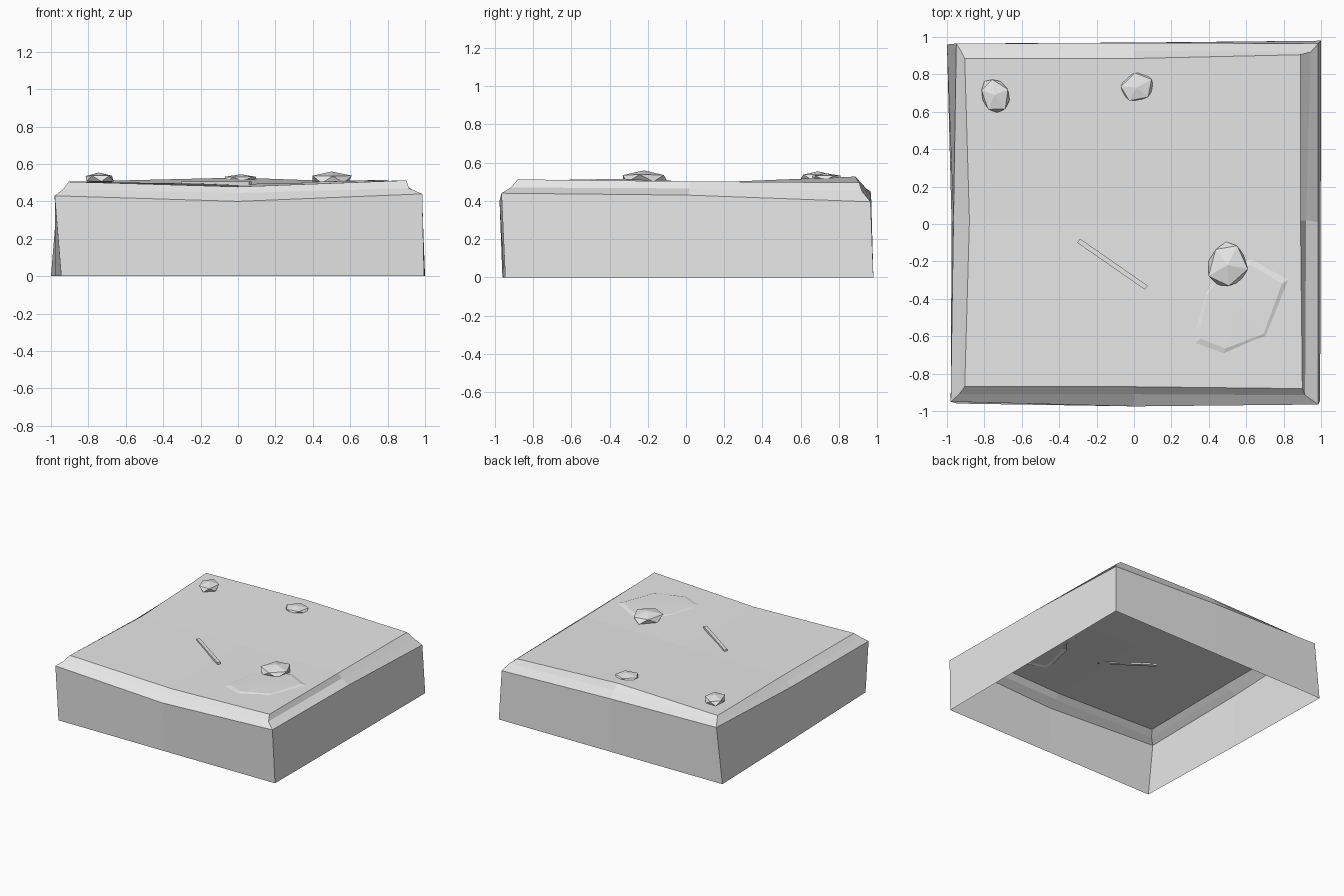
import bpy
import bmesh
import math
import random
from mathutils import Matrix, Vector

cube = bpy.data.objects.get("Cube")
if cube:
    bpy.data.objects.remove(cube, do_unlink=True)

stone = bpy.data.materials.new("pale_grey_stone")
stone.use_nodes = True
stone.diffuse_color = (0.8, 0.8, 0.8, 1)
stone.node_tree.nodes["Principled BSDF"].inputs["Base Color"].default_value = (0.8, 0.8, 0.8, 1)


def finish(name, bm):
    """Turn a bmesh into a flat shaded stone object."""
    bmesh.ops.recalc_face_normals(bm, faces=bm.faces[:])
    mesh = bpy.data.meshes.new(name)
    bm.to_mesh(mesh)
    bm.free()
    mesh.materials.append(stone)
    obj = bpy.data.objects.new(name, mesh)
    bpy.context.collection.objects.link(obj)
    return obj


def bridge(bm, low, high):
    """Join two closed rings of vertices with quads."""
    n = len(low)
    for i in range(n):
        j = (i + 1) % n
        bm.faces.new((low[i], low[j], high[j], high[i]))


# Slab: open underneath, each ring runs corner, middle, corner from front left
rings = [
    [(-.945, -.96, 0), (0, -.953, 0), (.995, -.945, 0), (.998, 0, 0),
     (1, .98, 0), (0, .97, 0), (-1, .96, 0), (-.975, 0, 0)],
    [(-.98, -.95, .43), (0, -.975, .40), (.985, -.965, .44), (.985, .01, .43),
     (.985, .965, .395), (0, .968, .43), (-.95, .965, .45), (-.965, .02, .425)],
    [(-.935, -.91, .465), (0, -.91, .445), (.915, -.915, .47), (.92, .02, .465),
     (.945, .92, .45), (0, .925, .485), (-.925, .925, .475), (-.925, .02, .46)],
    [(-.905, -.87, .505), (0, -.87, .478), (.9, -.88, .512), (.89, .02, .502),
     (.89, .905, .495), (0, .885, .527), (-.905, .885, .505), (-.88, .02, .49)],
]
bm = bmesh.new()
loops = [[bm.verts.new(p) for p in ring] for ring in rings]
for low, high in zip(loops, loops[1:]):
    bridge(bm, low, high)
# Sagging top, one quad per corner
top = loops[-1]
centre = bm.verts.new((0, .02, .492))
for i in range(0, 8, 2):
    bm.faces.new((top[i], top[i + 1], centre, top[i - 1]))
finish("hollow_slab", bm)


# Faceted pebbles resting in the top
def pebble(name, location, size, turn, seed):
    rng = random.Random(seed)
    bm = bmesh.new()
    bmesh.ops.create_icosphere(bm, subdivisions=1, radius=1)
    for v in bm.verts:
        v.co *= rng.uniform(.9, 1.08)
    bmesh.ops.transform(
        bm, verts=bm.verts[:],
        matrix=Matrix.Rotation(turn, 4, "Z") @ Matrix.Diagonal((*size, 1)))
    finish(name, bm).location = location


pebble("pebble_back_left", (-.745, .69, .522), (.082, .105, .033), .4, 1)
pebble("pebble_back", (.015, .73, .519), (.1, .085, .028), .5, 2)
pebble("pebble_front_right", (.5, -.22, .517), (.115, .14, .043), -.2, 3)

# Thin stick lying across the top
bm = bmesh.new()
bmesh.ops.create_cube(bm, size=1)
bmesh.ops.scale(bm, vec=(.44, .026, .024), verts=bm.verts[:])
stick = finish("thin_stick", bm)
stick.location = (-.115, -.215, .494)
stick.rotation_euler.z = math.atan2(-.25, .36)

# Low flat chip with sloping sides
outline = [(.31, -.65), (.47, -.715), (.72, -.62), (.84, -.29),
           (.63, -.17), (.46, -.22), (.355, -.36), (.31, -.57)]
middle = Vector((.57, -.44))
bm = bmesh.new()
outer, inner = [], []
for x, y in outline:
    ground = .484 + .022 * x
    p = middle + (Vector((x, y)) - middle) * .82
    outer.append(bm.verts.new((x, y, ground - .002)))
    inner.append(bm.verts.new((p.x, p.y, ground + .012)))
bridge(bm, outer, inner)
peak = bm.verts.new((middle.x, middle.y, .511))
for i, v in enumerate(inner):
    bm.faces.new((v, inner[(i + 1) % len(inner)], peak))
finish("flat_chip", bm)
